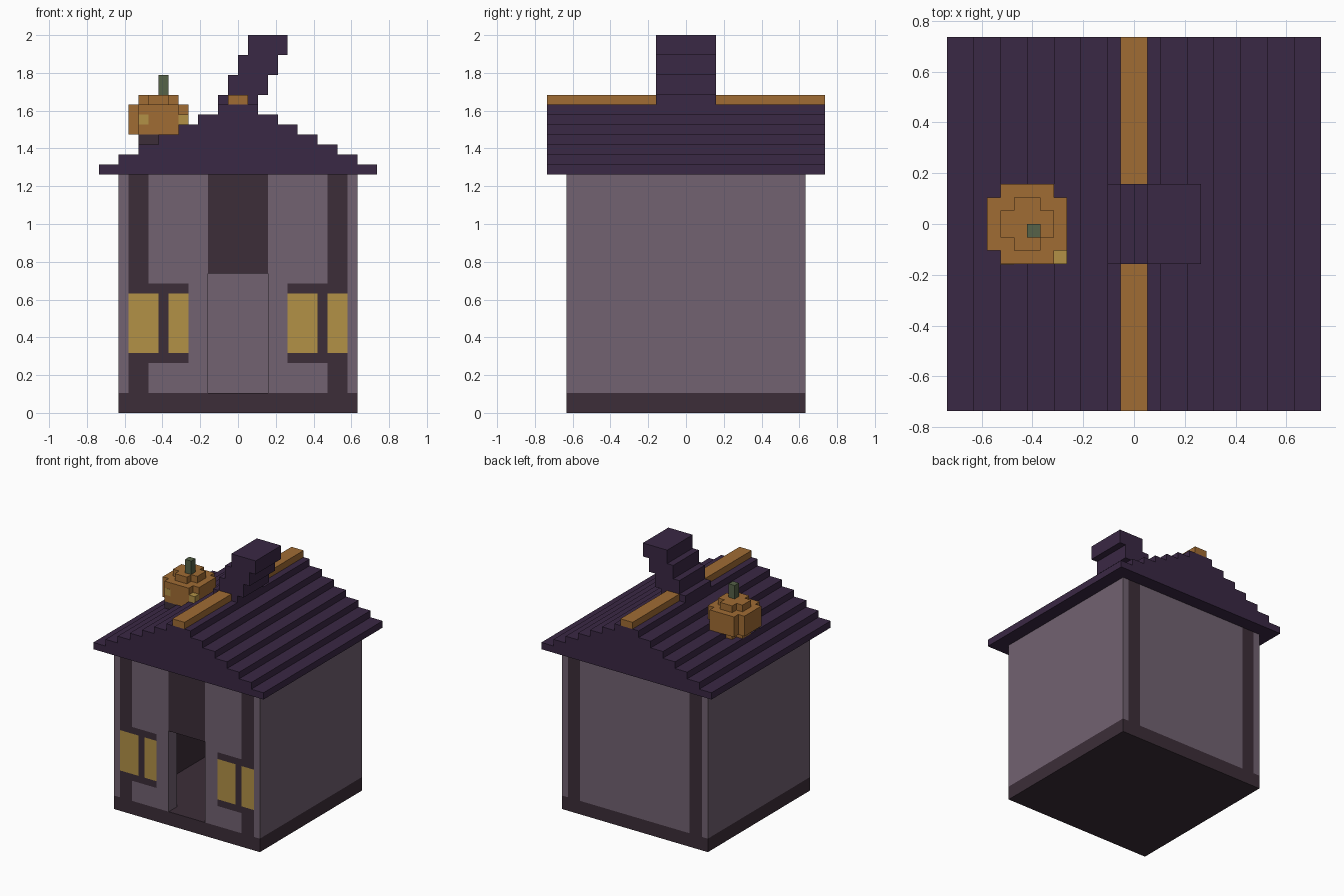
import bpy, bmesh

if "Cube" in bpy.data.objects:
    bpy.data.objects.remove(bpy.data.objects["Cube"])

V = 2 / 38  # one grid cell; all sizes below are in cells


def mat(name, r, g, b):
    m = bpy.data.materials.new(name)
    m.diffuse_color = (r, g, b, 1)
    m.use_nodes = True
    m.node_tree.nodes["Principled BSDF"].inputs["Base Color"].default_value = m.diffuse_color
    return m


ROOF = mat("roof_purple", .042, .021, .058)
WALL = mat("wall_mauve", .168, .122, .165)
DARK = mat("dark_timber", .045, .027, .040)
ORANGE = mat("orange", .352, .150, .034)
YELLOW = mat("glow_yellow", .445, .283, .061)
GREEN = mat("stem_green", .093, .122, .065)


def finish(name, bm, material):
    bmesh.ops.recalc_face_normals(bm, faces=bm.faces)
    me = bpy.data.meshes.new(name)
    bm.to_mesh(me)
    bm.free()
    me.materials.append(material)
    ob = bpy.data.objects.new(name, me)
    bpy.context.collection.objects.link(ob)


def prism(bm, outline, y0, y1):
    """Extrude an x-z outline from y0 to y1."""
    f = bm.faces.new([bm.verts.new((x * V, y0 * V, z * V)) for x, z in outline])
    ext = bmesh.ops.extrude_face_region(bm, geom=[f])["geom"]
    verts = [e for e in ext if isinstance(e, bmesh.types.BMVert)]
    bmesh.ops.translate(bm, verts=verts, vec=(0, (y1 - y0) * V, 0))


def boxes(name, material, *specs, mirror=False):
    """Boxes given as x0, x1, y0, y1, z0, z1; optionally mirrored in x."""
    bm = bmesh.new()
    for x0, x1, y0, y1, z0, z1 in specs:
        for a, b in [(x0, x1)] + ([(-x1, -x0)] if mirror else []):
            prism(bm, [(a, z0), (b, z0), (b, z1), (a, z1)], y0, y1)
    finish(name, bm, material)


# House body
boxes("foundation", DARK, (-12, 12, -12, 12, 0, 2))
boxes("side_walls", WALL, (11, 12, -12, 12, 2, 24), mirror=True)
boxes("back_wall", WALL, (-9, 9, 10, 12, 2, 24))
boxes("front_wall", WALL, (3, 9, -12, -10, 2, 5), (3, 5, -12, -10, 5, 13),
      (3, 9, -12, -10, 13, 24), mirror=True)
boxes("timber_posts", DARK, (9, 11, -10, 12, 2, 24), (9, 11, -12, -10, 2, 6),
      (9, 11, -12, -10, 12, 24), mirror=True)
boxes("door_lintel", DARK, (-3, 3, -12, -10, 14, 24))

# Windows
boxes("window_sills", DARK, (5, 9, -12, -10, 5, 6), (5, 9, -12, -10, 12, 13), mirror=True)
for side, x in (("left", -11), ("right", 5)):
    boxes(side + "_window_panes", YELLOW, (x, x + 3, -12, -10, 6, 12),
          (x + 4, x + 6, -12, -10, 6, 12))
    boxes(side + "_window_mullion", DARK, (x + 3, x + 4, -12, -10, 6, 12))

# Stepped roof
right = []
for i in range(7):
    right += [(14 - 2 * i, 24 + i), (14 - 2 * i, 25 + i)]
bm = bmesh.new()
prism(bm, right + [(-x, z) for x, z in reversed(right)], -14, 14)
finish("roof", bm, ROOF)
boxes("roof_ridge", ORANGE, (-1, 1, -14, -3, 31, 32), (-1, 1, 3, 14, 31, 32))

# Crooked chimney, leaning one cell per step
levels = [31, 32, 34, 36, 38]
edge = []
for i in range(4):
    edge += [(i - 2, levels[i]), (i - 2, levels[i + 1])]
bm = bmesh.new()
prism(bm, edge + [(x + 4, z) for x, z in reversed(edge)], -3, 3)
finish("chimney", bm, ROOF)


# Pumpkin made of rounded cross-shaped layers
def cross(x, a, b, z0, z1):
    return [(x - b, x + b, -a, a, z0, z1), (x - a, x - b, -b, b, z0, z1),
            (x + b, x + a, -b, b, z0, z1)]


cap = [(-10, -9, -1, 1), (-9, -7, -2, 2), (-7, -6, -1, 1)]
boxes("pumpkin", ORANGE, *cross(-8, 3, 2, 28, 31),
      *[c + (31, 32) for c in cap], *[c + (27, 28) for c in cap])
boxes("pumpkin_stem", GREEN, (-8, -7, -1, 0, 32, 34))
e = 0.02  # lifts the flush eye just clear of the skin
boxes("pumpkin_eyes", YELLOW, (-10, -9, -3 - e, -2, 29, 30), (-6, -5, -3, -2, 29, 30))
boxes("pumpkin_mouth", DARK, (-10, -6, -3, -2, 27, 28))
